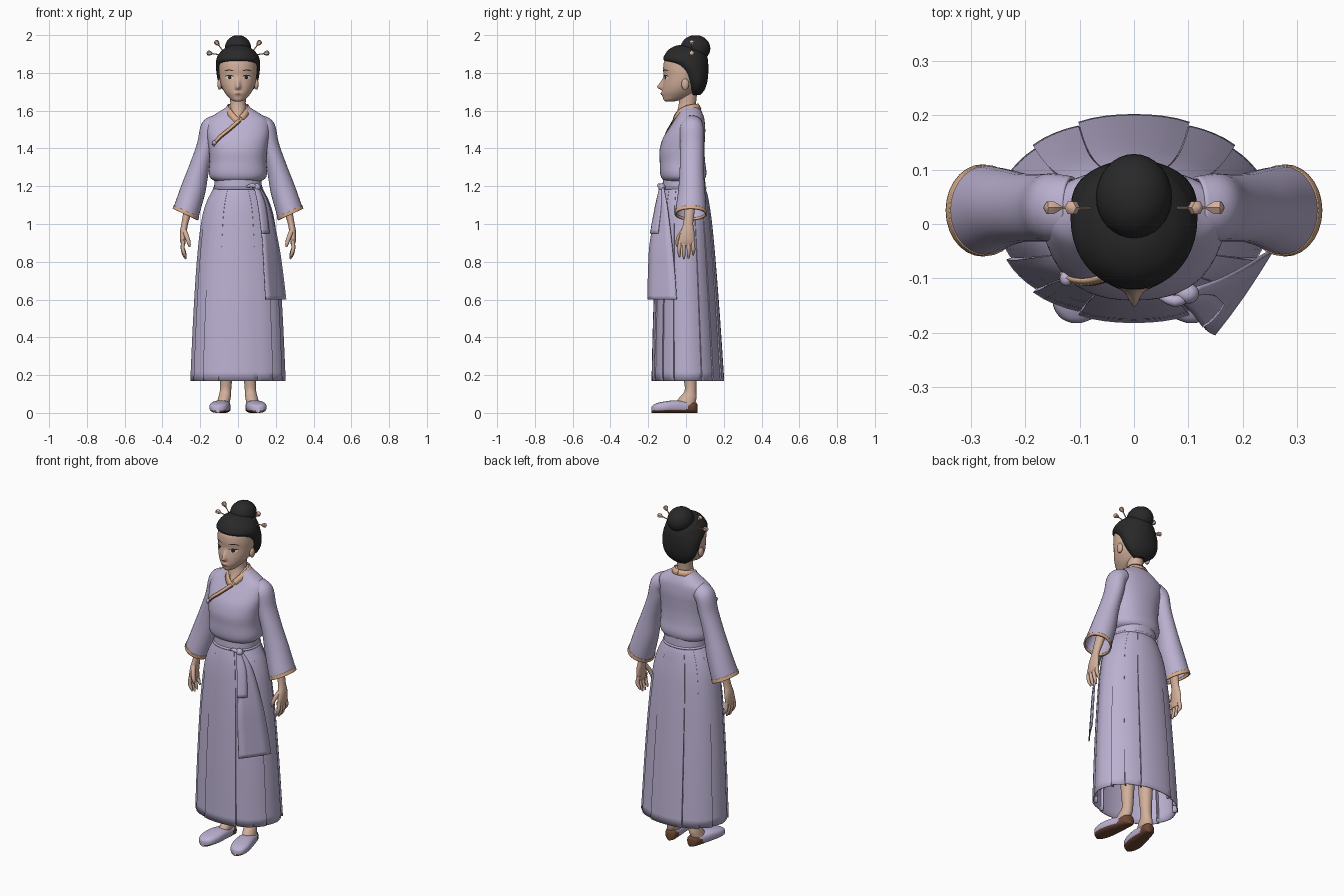
import bpy, bmesh, math
from mathutils import Vector as V

if "Cube" in bpy.data.objects:
    bpy.data.objects.remove(bpy.data.objects["Cube"])


def material(name, *rgb):
    m = bpy.data.materials.new(name)
    m.diffuse_color = (*rgb, 1)
    m.use_nodes = True
    m.node_tree.nodes["Principled BSDF"].inputs["Base Color"].default_value = m.diffuse_color
    return m


LAV = material("lavender cloth", .50, .44, .64)
SKIN = material("skin", .65, .43, .33)
TRIM = material("tan trim", .68, .41, .25)
HAIR = material("black hair", .022, .022, .022)
SOLE = material("brown leather", .15, .065, .035)
WHITE = material("eye white", .75, .72, .70)
DARK = material("dark eye", .03, .018, .015)
LIP = material("lip", .48, .19, .16)


def build(name, rings, mats, closed=True, caps=True, solid=0, angle=45, rule=None):
    """Skin a list of rings into one object."""
    bm = bmesh.new()
    vs = [[bm.verts.new(p) for p in r] for r in rings]
    n = len(vs[0])
    for a, b in zip(vs, vs[1:]):
        for i in range(n if closed else n - 1):
            j = (i + 1) % n
            bm.faces.new((a[i], a[j], b[j], b[i]))
    if caps and closed:
        bm.faces.new(vs[0])
        bm.faces.new(vs[-1])
    bmesh.ops.recalc_face_normals(bm, faces=bm.faces)
    me = bpy.data.meshes.new(name)
    bm.to_mesh(me)
    bm.free()
    for m in mats if isinstance(mats, list) else [mats]:
        me.materials.append(m)
    if rule:
        for p in me.polygons:
            p.material_index = rule(p.center)
    me.shade_smooth()
    me.set_sharp_from_angle(angle=math.radians(angle))
    ob = bpy.data.objects.new(name, me)
    bpy.context.collection.objects.link(ob)
    if solid:
        mod = ob.modifiers.new("thickness", 'SOLIDIFY')
        mod.thickness, mod.offset = solid, 0
    return ob


def resample(rows, k=5):
    """Smooth curve through rows of numbers."""
    out = []
    for i in range(len(rows) - 1):
        p = [rows[max(0, min(len(rows) - 1, i + d))] for d in (-1, 0, 1, 2)]
        for s in range(k):
            t = s / k
            out.append(tuple(.5 * (2*b + (c-a)*t + (2*a-5*b+4*c-d)*t*t + (3*b-a-3*c+d)*t**3)
                             for a, b, c, d in zip(*p)))
    return out + [tuple(rows[-1])]


def power(c, e):
    return math.copysign(abs(c) ** (2 / e), c)


def stack(name, rows, mat, n=48, e=2.0, shift=None, **kw):
    """Horizontal sections: (z, half width, front y, back y)."""
    rings = []
    for z, rx, yf, yb in resample(rows):
        ring = []
        for i in range(n):
            t = 2 * math.pi * i / n
            x = rx * power(math.sin(t), e)
            y = (yf + yb) / 2 - (yb - yf) / 2 * power(math.cos(t), e)
            if shift and math.cos(t) > 0:
                y -= shift(x, z)
            ring.append((x, y, z))
        rings.append(ring)
    return build(name, rings, mat, **kw)


def front_y(rows, x, z, e=2.0):
    d = resample(rows)
    for a, b in zip(d, d[1:]):
        if a[0] <= z <= b[0]:
            f = (z - a[0]) / (b[0] - a[0])
            _, rx, yf, yb = (p + (q - p) * f for p, q in zip(a, b))
            return (yf + yb) / 2 - (yb - yf) / 2 * max(0, 1 - abs(x / rx) ** e) ** (1 / e)


def limb(name, rows, mat, s=1, n=28, **kw):
    """Tilted sections: (x, y, z, half width, half depth, tilt degrees)."""
    rings = []
    for x, y, z, a, b, th in resample(rows):
        u = V((math.cos(math.radians(th)), 0, math.sin(math.radians(th))))
        pts = [V((x, y, z)) + u * a * math.cos(2*math.pi*i/n) + V((0, b * math.sin(2*math.pi*i/n), 0))
               for i in range(n)]
        rings.append([(s * p.x, p.y, p.z) for p in pts])
    return build(name, rings, mat, **kw)


def tube(name, rows, mat, s=1, n=10, ref=(0, 1, 0), k=3):
    """Round tube along (x, y, z, radius)."""
    d = resample(rows, k)
    P = [V(r[:3]) for r in d]
    rings = []
    for i, p in enumerate(P):
        t = P[min(i + 1, len(P) - 1)] - P[max(i - 1, 0)]
        u = t.cross(V(ref)).normalized()
        v = t.cross(u).normalized()
        pts = [p + (u * math.cos(2*math.pi*j/n) + v * math.sin(2*math.pi*j/n)) * d[i][3] for j in range(n)]
        rings.append([(s * q.x, q.y, q.z) for q in pts])
    return build(name, rings, mat)


def ball(name, c, r, mat, n=32):
    rings = []
    for i in range(1, n // 2):
        a = math.pi * i / (n // 2)
        rings.append([(c[0] + r[0]*math.sin(a)*math.cos(2*math.pi*j/n),
                       c[1] + r[1]*math.sin(a)*math.sin(2*math.pi*j/n),
                       c[2] + r[2]*math.cos(a)) for j in range(n)])
    return build(name, rings, mat)


# Head with a modelled nose
FACE = [(1.648, .014, -.108, -.07), (1.656, .034, -.118, -.03), (1.675, .054, -.123, .02),
        (1.70, .073, -.126, .05), (1.735, .089, -.124, .08), (1.78, .098, -.118, .09),
        (1.825, .101, -.121, .10), (1.87, .096, -.110, .10), (1.91, .06, -.06, .06)]


def nose(x, z):
    g = max(0, (1.785 - z) / .062) ** 1.3 if z > 1.723 else max(0, 1 - (1.723 - z) / .016)
    lips = .007 * math.exp(-(x / .02) ** 2 - ((z - 1.69) / .01) ** 2)
    return .031 * g * math.exp(-(x / .012) ** 2) + lips


stack("head", FACE, SKIN, n=96, shift=nose, angle=80)


def decal(name, x, z, w, h, mat, off, bend=0):
    """Thin rounded patch lying on the face."""
    rings = []
    for r in (1, .7, .4, .08):
        ring = []
        for i in range(20):
            t = 2 * math.pi * i / 20
            px, dx = x + w * r * math.cos(t), r * math.cos(t)
            pz = z + h * r * math.sin(t) - bend * dx * dx
            ring.append((px, front_y(FACE, px, pz) - nose(px, pz) - off, pz))
        rings.append(ring)
    build(name, rings, mat)


for s in (1, -1):
    decal("eye_white", s * .045, 1.776, .021, .010, WHITE, .002)
    decal("iris", s * .044, 1.776, .0095, .010, DARK, .003)
    decal("eyelid", s * .046, 1.787, .025, .003, DARK, .004, .007)
    decal("eyebrow", s * .047, 1.815, .026, .003, DARK, .002, .006)
    ball("ear", (s * .097, -.004, 1.74), (.012, .02, .03), SKIN, 16)
decal("upper_lip", 0, 1.692, .017, .0035, LIP, .002)
decal("lower_lip", 0, 1.686, .013, .004, LIP, .002)

# Hair cap, bun and blossom pins
stack("hair", [(1.683, .045, .03, .075), (1.71, .08, .018, .098), (1.75, .104, -.002, .112),
               (1.80, .114, -.03, .118), (1.84, .117, -.075, .118), (1.868, .115, -.118, .116),
               (1.895, .105, -.113, .108), (1.923, .08, -.092, .09), (1.943, .045, -.055, .06),
               (1.95, .005, -.01, .01)], HAIR)
ball("hair_bun", (0, .05, 1.93), (.07, .079, .07), HAIR)
for s in (1, -1):
    for x, z in ((.110, 1.957), (.148, 1.904)):
        d = V((x - .06, 0, z - 1.89)).normalized()
        tube("hair_pin", [(.06, .03, 1.89, .003), (x, .03, z, .003)], TRIM, s, 6)
        b = V((x, .03, z))
        tube("pin_blossom", [(*(b + d * o), r) for o, r in ((-.014, .004), (0, .013), (.012, .013), (.018, .004))],
             SKIN, s, 6, k=1)

# Neck and jacket body
stack("neck", [(1.55, .012, -.066, .02), (1.575, .03, -.056, .04), (1.60, .045, -.046, .05),
               (1.64, .041, -.038, .053), (1.70, .043, -.04, .06)], SKIN)
TORSO = [(1.228, .125, -.115, .09), (1.245, .147, -.130, .103), (1.275, .154, -.138, .108),
         (1.33, .150, -.139, .101), (1.39, .154, -.140, .098), (1.45, .162, -.124, .10),
         (1.50, .168, -.095, .102), (1.55, .160, -.062, .098), (1.58, .122, -.045, .09),
         (1.61, .075, -.030, .075), (1.63, .045, -.015, .058)]
stack("jacket_body", TORSO, LAV, e=2.25, angle=60)


# Collar bands, one crossing over the chest
def band(name, pts, mat, w, solid):
    d = [V(p) for p in resample(pts, 6)]
    rings = []
    for i, p in enumerate(d):
        t = d[min(i + 1, len(d) - 1)] - d[max(i - 1, 0)]
        side = t.cross(V((p.x, p.y - .02, .03))).normalized()
        rings.append([p - side * w / 2, p + side * w / 2])
    build(name, rings, mat, closed=False, solid=solid)


def chest(x, z, off=.005):
    return (x, front_y(TORSO, x, z, 2.25) - off, z)


def neckline(s):
    return [(0, .072, 1.622), (s*.036, .062, 1.621), (s*.058, .035, 1.618), (s*.06, .0, 1.61),
            (s*.045, -.038, 1.59), chest(s*.02, 1.562, .008)]


band("collar_under", neckline(-1) + [chest(.0, 1.545, .004)], TRIM, .032, .006)
band("collar_over", neckline(1), TRIM, .032, .006)
band("chest_trim", [chest(x, z) for x, z in ((.025, 1.565), (-.01, 1.535), (-.05, 1.50), (-.09, 1.468),
                                            (-.12, 1.435), (-.132, 1.415))], TRIM, .016, .005)
band("chest_fold", [chest(x, z, .004) for x, z in ((.015, 1.542), (-.05, 1.487), (-.09, 1.455), (-.125, 1.418))],
     SOLE, .004, .003)
ball("jacket_tie", chest(-.125, 1.43, .006), (.012, .014, .012), LAV, 16)

# Arms
for s in (1, -1):
    limb("sleeve", [(.115, .03, 1.53, .045, .055, 70), (.150, .03, 1.498, .053, .06, 48),
                    (.168, .03, 1.42, .046, .059, 16), (.205, .03, 1.30, .051, .060, 14),
                    (.235, .03, 1.19, .063, .067, 19), (.263, .027, 1.10, .067, .076, 23),
                    (.275, .025, 1.062, .069, .079, 25)], LAV, s, caps=False, solid=.006)
    limb("cuff_trim", [(.2725, .025, 1.068, .070, .080, 25), (.279, .025, 1.05, .071, .081, 25)],
         TRIM, s, caps=False, solid=.008)
    limb("hand", [(.235, .025, 1.18, .028, .032, 0), (.265, .018, 1.07, .023, .028, 0),
                  (.281, .012, 1.005, .018, .026, 0), (.289, .008, .96, .018, .036, 0),
                  (.292, .003, .915, .015, .042, 0), (.290, 0, .885, .010, .040, 0)], SKIN, s, 20)
    for y, tip in ((.034, .835), (.012, .818), (-.010, .815), (-.031, .825)):
        tube("finger", [(.290, y, .91, .0105), (.293, y * 1.15, .872, .0105), (.285, y * 1.15, tip + .02, .009),
                        (.276, y * 1.1, tip, .004)], SKIN, s)
    tube("thumb", [(.284, -.015, .965, .013), (.270, -.038, .93, .012), (.260, -.046, .90, .010),
                   (.256, -.046, .878, .004)], SKIN, s)

# Sash with knot and hanging tails
stack("sash", [(1.172, .122, -.118, .098), (1.178, .126, -.124, .103), (1.20, .126, -.124, .103),
               (1.24, .124, -.122, .101)], LAV, e=2.2)
stack("sash_cord", [(1.183, .127, -.125, .104), (1.187, .131, -.129, .108), (1.193, .131, -.129, .108),
                    (1.197, .127, -.125, .104)], LAV, e=2.2)
ball("sash_knot", (.098, -.128, 1.195), (.022, .019, .020), LAV, 20)
tube("sash_loop", [(.098, -.135, 1.195, .008), (.075, -.142, 1.205, .011), (.045, -.132, 1.197, .005)], LAV,
     ref=(0, 0, 1))


def tail(name, rows):
    rings = []
    for z, x0, y0, x1, y1 in resample(rows):
        rings.append([(x0 + (x1 - x0)*t, y0 + (y1 - y0)*t - .006*math.sin(math.pi*t), z)
                      for t in (0, .25, .5, .75, 1)])
    build(name, rings, LAV, closed=False, solid=.007)


tail("sash_tail_long", [(1.195, .09, -.133, .115, -.118), (1.10, .115, -.152, .165, -.10),
                        (.90, .13, -.190, .212, -.075), (.75, .138, -.199, .235, -.06), (.60, .147, -.203, .253, -.05)])
tail("sash_tail_short", [(1.19, .085, -.138, .11, -.13), (1.10, .105, -.16, .145, -.13), (.95, .125, -.188, .165, -.147)])

# Pleated skirt: panels separated by grooves, mirrored to all four quarters
pleats = {}
bounds = (0, 22, 46, 68, 90)
for i in range(4):
    lo, hi = bounds[i] + (1.6 if i else 0), bounds[i + 1]
    pts = [(lo + (hi - lo) * j / 4, 1 if i == 0 else .965 + .035 * j / 4) for j in range(5)]
    if i < 3:
        pts += [(hi + .4, .90), (hi + 1.1, .90)]
    for a, f in pts:
        for b in (a, 180 - a, 180 + a, 360 - a):
            pleats[round(b % 360, 3)] = f
rings = []
for z, rx, yf, yb in resample([(.17, .25, -.18, .20), (.50, .235, -.172, .178), (.80, .216, -.16, .155),
                               (1.0, .194, -.148, .136), (1.10, .170, -.138, .122), (1.165, .140, -.126, .109),
                               (1.20, .120, -.115, .095)]):
    k = max(.25, min(1, (1.25 - z) / .5))
    ring = []
    for a in sorted(pleats):
        f, t = 1 - (1 - pleats[a]) * k, math.radians(a)
        r = (yb - yf) / 2
        ring.append((rx * f * power(math.sin(t), 2.15), (yf + yb) / 2 + r * f * power(math.cos(t), 2.15), z))
    rings.append(ring)
build("pleated_skirt", rings, LAV, caps=False, solid=.005, angle=30)

# Legs and slippers
for s in (1, -1):
    limb("leg", [(.07, .015, .75, .055, .06, 0), (.064, .02, .40, .044, .048, 0), (.064, .022, .20, .034, .036, 0),
                 (.066, .024, .12, .030, .031, 0), (.072, .010, .08, .033, .046, 0),
                 (.08, -.008, .045, .034, .055, 0)], SKIN, s)
    rings = []
    for y, cx, w, top in resample([(-.182, .106, .010, .032), (-.173, .105, .030, .042), (-.15, .103, .046, .053),
                                   (-.11, .098, .053, .061), (-.06, .090, .050, .066), (0, .080, .041, .061),
                                   (.04, .073, .034, .058), (.054, .071, .024, .054), (.06, .07, .010, .045)]):
        rings.append([(s * (cx + w * power(math.cos(math.pi * i / 14), 2.7)), y,
                       top * (.5 + .5 * power(math.sin(math.pi * i / 14), 2.7))) for i in range(28)])
    build("slipper", rings, [LAV, SOLE], rule=lambda c: int(c.z < .014 + max(0, c.y + .005) * 1.1))
